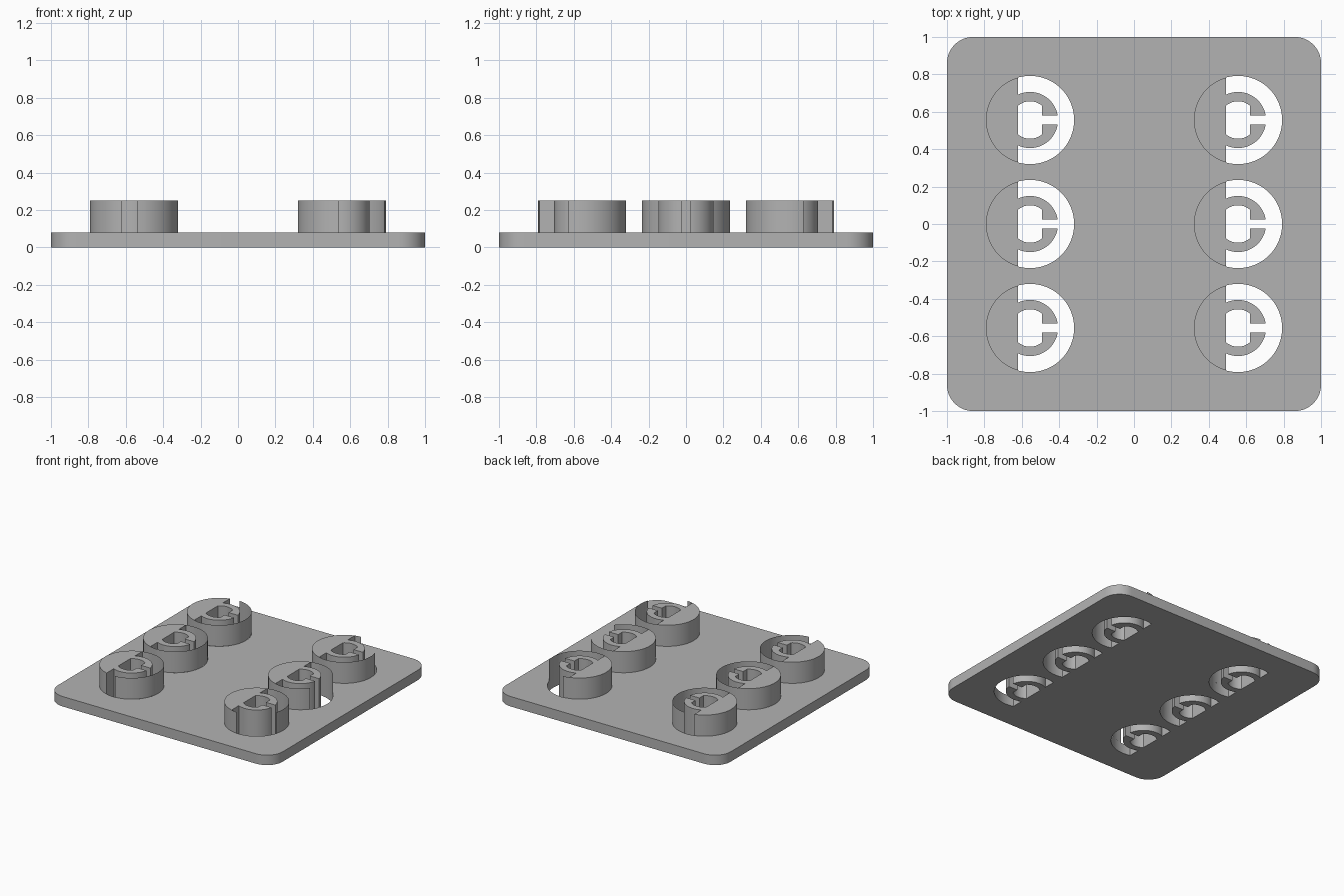
import bpy, bmesh
from math import cos, sin, asin, acos, radians, degrees

if "Cube" in bpy.data.objects:
    bpy.data.objects.remove(bpy.data.objects["Cube"])

PLATE_Z, TOP_Z = 0.08, 0.25
SPACING = 0.556
R_OUT, R_POST, R_BORE = 0.236, 0.15, 0.10
FLAT, SLOT = 0.065, 0.025
GAP_HALF = 38

grey = bpy.data.materials.new("grey plastic")
grey.use_nodes = True
colour = (0.45, 0.45, 0.45, 1)
grey.diffuse_color = colour
grey.node_tree.nodes["Principled BSDF"].inputs["Base Color"].default_value = colour


def arc(r, start, end, n=24, cx=0, cy=0):
    angles = [radians(start + (end - start) * i / n) for i in range(n + 1)]
    return [(cx + r * cos(a), cy + r * sin(a)) for a in angles]


def finish(name, bm, closed=True):
    if closed:
        bmesh.ops.recalc_face_normals(bm, faces=bm.faces)
    mesh = bpy.data.meshes.new(name)
    bm.to_mesh(mesh)
    bm.free()
    mesh.materials.append(grey)
    obj = bpy.data.objects.new(name, mesh)
    bpy.context.collection.objects.link(obj)
    bpy.ops.object.select_all(action='DESELECT')
    obj.select_set(True)
    bpy.context.view_layer.objects.active = obj
    bpy.ops.object.shade_smooth_by_angle(angle=radians(30))
    return obj


def prism(name, loops, z0, z1):
    """Fill outlines (the first is outer, the rest are holes) and extrude."""
    bm = bmesh.new()
    edges = []
    for loop in loops:
        vs = [bm.verts.new((x, y, z0)) for x, y in loop]
        edges += [bm.edges.new((a, b)) for a, b in zip(vs, vs[1:] + vs[:1])]
    bmesh.ops.triangle_fill(bm, use_beauty=True, use_dissolve=False, edges=edges)
    ext = bmesh.ops.extrude_face_region(bm, geom=bm.faces[:], use_keep_orig=True)
    bmesh.ops.translate(bm, vec=(0, 0, z1 - z0),
                        verts=[g for g in ext["geom"] if isinstance(g, bmesh.types.BMVert)])
    return finish(name, bm)


# Post outline: split sleeve with a flat-sided bore and a slot on its right side
out_a = degrees(acos(-FLAT / R_OUT))
post_a = degrees(acos(-FLAT / R_POST))
slot_a = degrees(asin(SLOT / R_POST))
bore_a = degrees(acos(FLAT / R_BORE))
post = (arc(R_POST, -post_a, -slot_a)
        + [(FLAT, -SLOT)]
        + arc(R_BORE, -bore_a, bore_a - 180, 10)
        + arc(R_BORE, 180 - bore_a, bore_a, 10)
        + [(FLAT, SLOT)]
        + arc(R_POST, slot_a, post_a))
boss = arc(R_OUT, out_a, 360 - out_a, 32) + post
opening = arc(R_OUT, out_a, -out_a, 40) + post


def moved(loop, cx, cy):
    return [(x + cx, y + cy) for x, y in loop]


# Rounded base plate with the openings through it
c, r = 0.86, 0.14
outline = []
for i, (sx, sy) in enumerate(((1, 1), (-1, 1), (-1, -1), (1, -1))):
    outline += arc(r, 90 * i, 90 * i + 90, 12, sx * c, sy * c)
centres = [(SPACING * sx, SPACING * sy) for sx in (-1, 1) for sy in (-1, 0, 1)]
prism("base_plate", [outline] + [moved(opening, *p) for p in centres], 0, PLATE_Z)


# Paper-thin outer wall that closes the circle, open on the side away from the middle
def thin_wall(name, cx, cy, start, end):
    bm = bmesh.new()
    rows = [[bm.verts.new((x, y, z)) for x, y in arc(R_OUT, start, end, 24, cx, cy)]
            for z in (PLATE_Z, TOP_Z)]
    low, high = rows
    for i in range(len(low) - 1):
        bm.faces.new((low[i], low[i + 1], high[i + 1], high[i]))
    finish(name, bm, closed=False)


for x, y in centres:
    side = "left" if x > 0 else "right"
    place = "back" if y > 0 else "front" if y < 0 else "middle"
    label = f"{place}_{side}"
    prism("boss_" + label, [moved(boss, x, y)], PLATE_Z, TOP_Z)
    row = (y > 0) - (y < 0)
    gap = 56 * row if x > 0 else (124 * row if row else 180)
    spans = [(-out_a, gap - GAP_HALF), (gap + GAP_HALF, out_a)]
    if gap < -out_a:
        spans = [(gap + GAP_HALF, out_a)]
    elif gap > out_a:
        spans = [(-out_a, min(gap - GAP_HALF, out_a))]
    for i, (a, b) in enumerate(spans):
        if b - a > 1:
            thin_wall(f"wall_{label}_{i + 1}", x, y, a, b)
